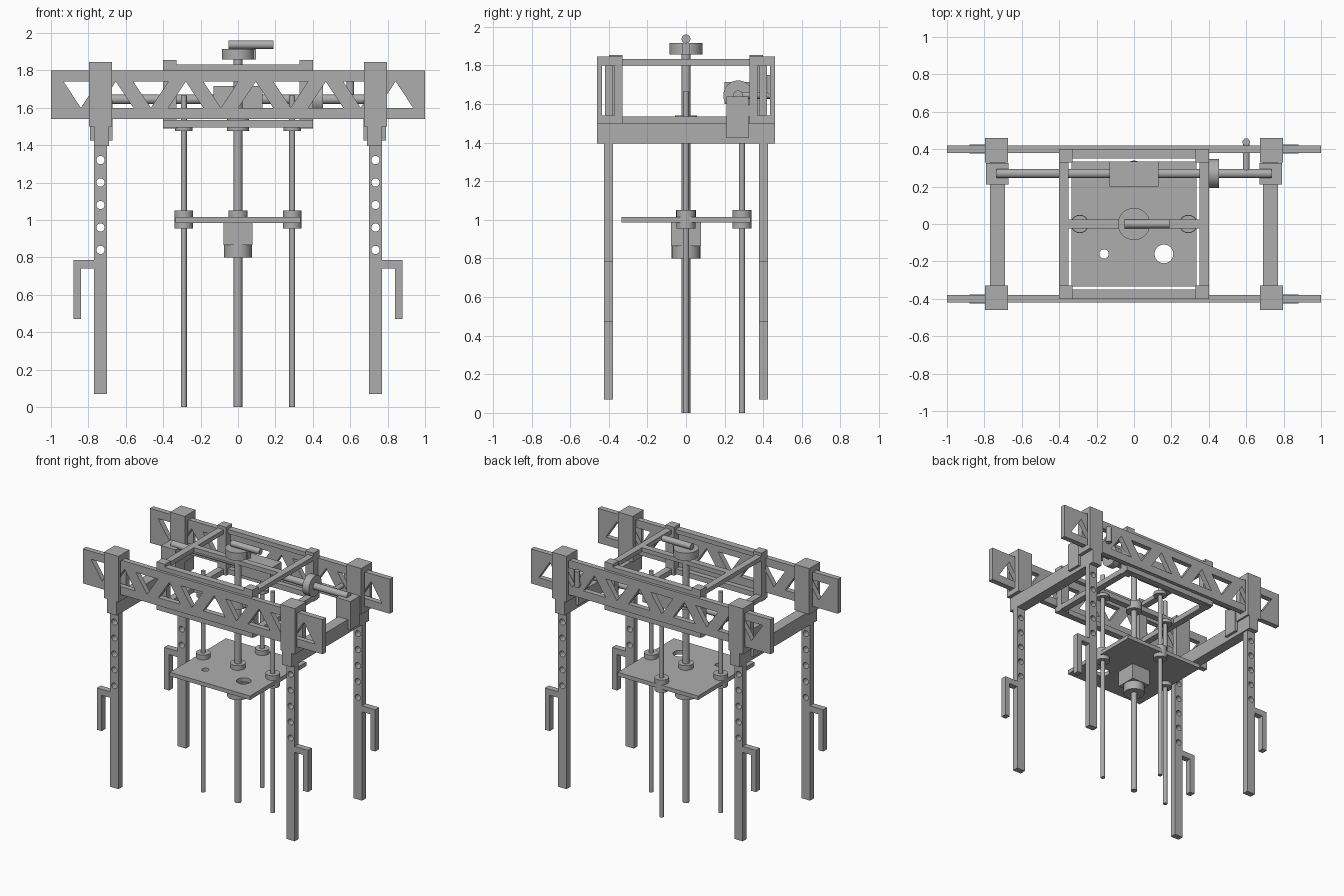
import bpy, math
from mathutils import Vector

cube = bpy.data.objects.get("Cube")
if cube:
    bpy.data.objects.remove(cube)

grey = bpy.data.materials.new("steel_grey")
grey.use_nodes = True
COLOUR = (0.42, 0.42, 0.42, 1)
grey.diffuse_color = COLOUR
grey.node_tree.nodes["Principled BSDF"].inputs["Base Color"].default_value = COLOUR


def mesh_object(name, verts, faces):
    mesh = bpy.data.meshes.new(name)
    mesh.from_pydata(verts, [], faces)
    mesh.materials.append(grey)
    obj = bpy.data.objects.new(name, mesh)
    bpy.context.collection.objects.link(obj)
    return obj


def prism(name, profile, y0, y1):
    """Extrude a counter-clockwise x-z profile along y."""
    n = len(profile)
    verts = [(x, y, z) for y in (y0, y1) for x, z in profile]
    faces = [list(range(n)), list(range(2 * n - 1, n - 1, -1))]
    faces += [(i, i + n, (i + 1) % n + n, (i + 1) % n) for i in range(n)]
    return mesh_object(name, verts, faces)


def box(name, x, y, z):
    a, b = sorted(x)
    c, d = sorted(y)
    return prism(name, [(a, z[0]), (b, z[0]), (b, z[1]), (a, z[1])], c, d)


def rod(name, start, end, radius, sides=32):
    start, end = Vector(start), Vector(end)
    axis = end - start
    bpy.ops.mesh.primitive_cylinder_add(vertices=sides, radius=radius, depth=axis.length,
                                        location=(start + end) / 2,
                                        rotation=axis.to_track_quat('Z', 'Y').to_euler())
    obj = bpy.context.object
    obj.name = name
    obj.data.materials.append(grey)
    bpy.ops.object.shade_smooth_by_angle(angle=math.radians(35))
    return obj


def cut(target, cutters):
    """Subtract the cutters, then apply and remove them."""
    for c in cutters:
        c.hide_render = True
        mod = target.modifiers.new("cut", 'BOOLEAN')
        mod.operation = 'DIFFERENCE'
        mod.solver = 'EXACT'
        mod.object = c
        bpy.context.view_layer.objects.active = target
        bpy.ops.object.modifier_apply(modifier=mod.name)
        bpy.data.objects.remove(c)


SIDES = ((-1, "right"), (1, "left"))
ENDS = ((-1, "front"), (1, "back"))

# Truss beams with alternating triangular openings
for sy, end in ENDS:
    beam = box(end + "_truss_beam", (-1, 1), (sy * 0.38, sy * 0.42), (1.54, 1.80))
    holes = []
    for i in range(10):
        x = -0.84 + i * 0.187
        base, tip = (1.74, 1.60) if i % 2 == 0 else (1.60, 1.74)
        tri = [(x - 0.093, base), (x + 0.093, base), (x, tip)]
        if i % 2 == 0:
            tri.reverse()
        holes.append(prism("triangle_cutter", tri, sy * 0.4 - 0.1, sy * 0.4 + 0.1))
    cut(beam, holes)

for sx, side in SIDES:
    # Cross beam and saddle for the drive shaft
    box(side + "_cross_beam", (sx * 0.69, sx * 0.77), (-0.46, 0.46), (1.395, 1.50))
    box(side + "_shaft_saddle", (sx * 0.67, sx * 0.79), (0.21, 0.325), (1.425, 1.64))
    for sy, end in ENDS:
        tag = end + "_" + side
        # Sleeve round the truss beam
        wx = (sx * 0.675, sx * 0.797)
        for part, y, z in (("outer", (0.435, 0.46), (1.50, 1.845)),
                           ("inner", (0.33, 0.37), (1.50, 1.845)),
                           ("top", (0.37, 0.435), (1.80, 1.845)),
                           ("bottom", (0.37, 0.435), (1.50, 1.54))):
            box(f"{tag}_sleeve_{part}", wx, (sy * y[0], sy * y[1]), z)
        # Leg with adjustment holes
        ly = (sy * 0.378, sy * 0.424)
        leg = box(tag + "_leg", (sx * 0.70, sx * 0.77), ly, (0.07, 1.40))
        cut(leg, [rod("hole_cutter", (sx * 0.735, sy * 0.3, 0.84 + k * 0.12),
                      (sx * 0.735, sy * 0.5, 0.84 + k * 0.12), 0.022, 24) for k in range(5)])
        # Hanging hook handle
        hook = [(0.77, 0.74), (0.84, 0.74), (0.84, 0.47), (0.88, 0.47), (0.88, 0.785), (0.77, 0.785)]
        if sx < 0:
            hook = [(-x, z) for x, z in reversed(hook)]
        prism(tag + "_hook", hook, *sorted(ly))
        # Carriage corner post and the cap above the beam
        box(tag + "_carriage_post", (sx * 0.33, sx * 0.40), (sy * 0.33, sy * 0.38), (1.49, 1.80))
        box(tag + "_carriage_cap", (sx * 0.33, sx * 0.40), (sy * 0.33, sy * 0.40), (1.80, 1.855))

# Carriage frames, upper and lower
for level, z in (("upper", (1.80, 1.832)), ("lower", (1.495, 1.535))):
    for s, side in SIDES:
        box(f"{level}_{side}_rail", (s * 0.35, s * 0.40), (-0.40, 0.40), z)
    for s, end in ENDS:
        box(f"{level}_{end}_rail", (-0.40, 0.40), (s * 0.35, s * 0.40), z)
    box(level + "_centre_bar", (-0.36, 0.36), (-0.024, 0.024), z)

# Guide rods with collars and sliding bushings
RODS = (("right", -0.29, 0), ("left", 0.29, 0), ("back", 0, 0.29))
for name, x, y in RODS:
    rod(name + "_guide_rod", (x, y, 0), (x, y, 1.665), 0.016)
    rod(name + "_rod_collar", (x, y, 1.475), (x, y, 1.50), 0.047)
    rod(name + "_bushing", (x, y, 0.955), (x, y, 1.05), 0.049)

# Lifting plate with two holes
plate = box("lifting_plate", (-0.335, 0.335), (-0.335, 0.335), (0.985, 1.015))
cut(plate, [rod("hole_cutter", (x, -0.16, 0.9), (x, -0.16, 1.1), r)
            for x, r in ((-0.16, 0.025), (0.16, 0.05))])

# Lead screw, nut and hand wheel
rod("lead_screw", (0, 0, 0), (0, 0, 1.87), 0.023)
rod("screw_collar", (0, 0, 1.475), (0, 0, 1.54), 0.058)
rod("screw_bushing", (0, 0, 0.985), (0, 0, 1.05), 0.052)
box("nut_block", (-0.078, 0.078), (-0.078, 0.078), (0.865, 0.985))
rod("nut_flange", (0, 0, 0.80), (0, 0, 0.865), 0.074)
rod("hand_wheel", (0, 0, 1.857), (0, 0, 1.915), 0.086)
rod("crank_handle", (-0.05, 0, 1.937), (0.19, 0, 1.937), 0.023)
box("crank_stop", (0.06, 0.095), (-0.02, 0.02), (1.857, 1.915))

# Horizontal drive shaft with gearbox, wheel and crank
SY, SZ = 0.27, 1.645
rod("drive_shaft", (-0.735, SY, SZ), (0.735, SY, SZ), 0.025)
box("drive_gearbox", (-0.13, 0.13), (0.20, 0.335), (1.60, 1.715))
rod("drive_wheel", (0.40, SY, SZ), (0.455, SY, SZ), 0.077)
rod("shaft_crank_arm", (0.60, SY, SZ), (0.60, 0.44, SZ), 0.018)
rod("shaft_crank_grip", (0.60, 0.438, 1.63), (0.60, 0.438, 1.75), 0.02)
